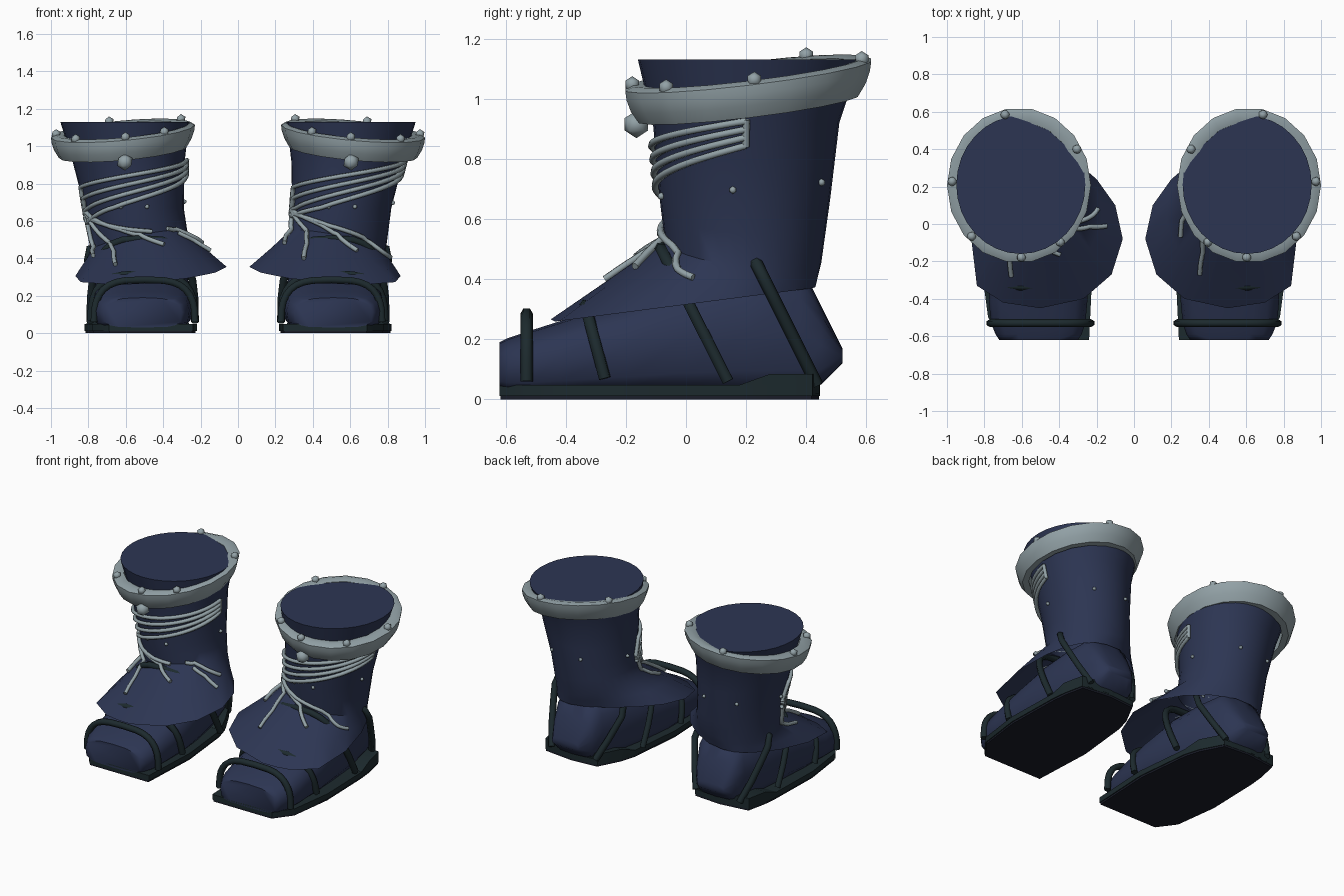
import bpy, bmesh, math
from mathutils import Vector

if "Cube" in bpy.data.objects:
    bpy.data.objects.remove(bpy.data.objects["Cube"])


def material(name, rgb):
    m = bpy.data.materials.new(name)
    m.diffuse_color = (*rgb, 1)
    m.use_nodes = True
    m.node_tree.nodes["Principled BSDF"].inputs["Base Color"].default_value = m.diffuse_color
    return m


NAVY = material("navy_cloth", (0.0255, 0.036, 0.086))
GREY = material("grey_metal", (0.29, 0.36, 0.385))
DARK = material("dark_leather", (0.012, 0.023, 0.027))
BLACK = material("sole_black", (0.010, 0.012, 0.022))

# Shaft rings (z, cx, cy, rx, ry) for the boot on +x, then the skirt hem
SHAFT = [(1.13, .605, .21, .345, .37), (.92, .585, .20, .30, .31),
         (.67, .555, .196, .265, .284), (.49, .53, .19, .26, .26)]
HEM = [(.83, .15), (.78, .28), (.72, .36), (.66, .41), (.58, .43), (.47, .42),
       (.33, .35), (.20, .24), (.10, .10), (.06, -.08), (.12, -.27), (.27, -.40),
       (.50, -.45), (.70, -.42), (.84, -.33), (.87, -.08)]


def ring_point(i, deg):
    a = math.radians(deg)
    if i < 4:
        z, cx, cy, rx, ry = SHAFT[i]
        if i == 3:
            z -= .05 * math.cos(a) + .035 * math.sin(a)
        return Vector((cx + rx * math.cos(a), cy + ry * math.sin(a), z))
    f = (deg % 360) / 22.5
    k = int(f)
    p = Vector(HEM[k % 16]).lerp(Vector(HEM[(k + 1) % 16]), f - k)
    return Vector((p.x, p.y, .265 + .13 * (p.y + .39) + .09 * max(0, .6 - p.x)))


def boot_point(deg, u, push=0.0):
    """Point on the boot upper; u runs 0 (top) to 4 (hem)."""
    i = min(int(u), 3)
    p = ring_point(i, deg).lerp(ring_point(i + 1, deg), u - i)
    a = math.radians(deg)
    k = .5 if u > 3 else 1
    return p + Vector((math.cos(a) * k, math.sin(a) * k, .9 if u > 3 else 0)) * push


def u_of(z):
    for i in range(3):
        a, b = SHAFT[i][0], SHAFT[i + 1][0]
        if z >= b:
            return i + (a - z) / (a - b)
    return 3


def finish(name, bm, mat, angle=40):
    bmesh.ops.recalc_face_normals(bm, faces=bm.faces)
    me = bpy.data.meshes.new(name)
    bm.to_mesh(me)
    bm.free()
    me.materials.append(mat)
    ob = bpy.data.objects.new(name, me)
    bpy.context.collection.objects.link(ob)
    bpy.ops.object.select_all(action='DESELECT')
    ob.select_set(True)
    bpy.context.view_layer.objects.active = ob
    bpy.ops.object.shade_smooth_by_angle(angle=math.radians(angle))
    return ob


def loft(name, rings, mat, s, cap0=True, cap1=True, closed=False, angle=40):
    bm = bmesh.new()
    vs = [[bm.verts.new((p[0] * s, p[1], p[2])) for p in r] for r in rings]
    n = len(vs[0])
    pairs = list(zip(vs, vs[1:])) + ([(vs[-1], vs[0])] if closed else [])
    for a, b in pairs:
        for j in range(n):
            k = (j + 1) % n
            bm.faces.new((a[j], a[k], b[k], b[j]))
    if cap0:
        bm.faces.new(vs[0])
    if cap1:
        bm.faces.new(vs[-1])
    return finish(name, bm, mat, angle)


def tube(name, lines, radius, mat, s):
    cu = bpy.data.curves.new(name, 'CURVE')
    cu.dimensions = '3D'
    cu.bevel_depth = radius
    cu.bevel_resolution = 1
    cu.use_fill_caps = True
    for pts in lines:
        sp = cu.splines.new('POLY')
        sp.points.add(len(pts) - 1)
        for q, p in zip(sp.points, pts):
            q.co = (p[0] * s, p[1], p[2], 1)
    cu.materials.append(mat)
    bpy.context.collection.objects.link(bpy.data.objects.new(name, cu))


def studs(name, items, s):
    bm = bmesh.new()
    for p, r in items:
        new = bmesh.ops.create_icosphere(bm, subdivisions=1, radius=r)['verts']
        bmesh.ops.translate(bm, vec=(p[0] * s, p[1], p[2]), verts=new)
    finish(name, bm, GREY, 60)


def rim_point(deg, r, dz):
    a = math.radians(deg)
    x, y = .615 + .385 * r * math.cos(a), .207 + .415 * r * math.sin(a)
    return Vector((x, y, 1.08 + .12 * (y - .21) - .09 * (x - .61) + dz))


def spow(v, e):
    return math.copysign(abs(v) ** e, v)


def strap(y0, z0, y1, z1, x0, x1):
    pts = []
    for i in range(17):
        a = math.pi * i / 16
        h = abs(math.sin(a)) ** .75
        pts.append(((x0 + x1) / 2 + (x1 - x0) / 2 * spow(math.cos(a), .6),
                    y0 + (y1 - y0) * h, z0 + (z1 - z0) * h))
    return pts


FOOT = [(-.62, .30, .72, .03, .19), (-.59, .28, .74, .02, .205), (-.53, .26, .765, .015, .225),
        (-.42, .25, .775, .015, .26), (-.2, .24, .78, .015, .33), (0, .26, .77, .015, .40),
        (.2, .30, .75, .015, .43), (.38, .36, .71, .015, .45), (.45, .39, .69, .05, .31),
        (.52, .45, .65, .12, .17)]
SOLE = [(.24, -.62), (.69, -.62), (.78, -.5), (.82, -.2), (.81, .18), (.80, .28),
        (.77, .42), (.56, .445), (.37, .43), (.29, .28), (.26, .18), (.22, -.2)]
HEEL = [(.18, .26, .81, .049), (.28, .29, .80, .085), (.42, .365, .77, .085), (.444, .54, .58, .085)]
# Heel strap, up the outer side over the skirt and into the shaft, and on the inner side
HEEL_OUT = [(.71, .435, .05), (.755, .37, .18), (.79, .30, .32), (.805, .265, .39),
            (.795, .235, .45), (.72, .22, .47)]
HEEL_IN = [(.38, .435, .05), (.325, .37, .18), (.275, .30, .32), (.29, .25, .42)]

for s, side in ((1, "right"), (-1, "left")):
    # Shaft with flared skirt
    levels = [0, .5, 1, 1.5, 2, 2.5, 3, 3.5, 4]
    loft(side + "_shaft", [[boot_point(d * 11.25, u) for d in range(32)] for u in levels],
         NAVY, s, cap1=False, angle=50)

    # Foot, squarer at the bottom than at the top
    rings = []
    for y, x0, x1, z0, z1 in FOOT:
        ring = []
        for i in range(16):
            a = math.tau * i / 16
            e = .75 if i <= 8 else .5
            ring.append(((x0 + x1) / 2 + (x1 - x0) / 2 * spow(math.cos(a), e), y,
                         (z0 + z1) / 2 + (z1 - z0) / 2 * spow(math.sin(a), e)))
        rings.append(ring)
    loft(side + "_foot", rings, NAVY, s, angle=60)

    # Sole with raised heel pad, and dark tread underneath
    loft(side + "_sole", [[(x, y, z) for x, y in SOLE] for z in (.012, .048)], DARK, s)
    loft(side + "_heel_pad", [[(x0, y, .02), (x1, y, .02), (x1, y, z), (x0, y, z)]
                              for y, x0, x1, z in HEEL], DARK, s)
    tread = [(.53 + (x - .53) * .98, y * .995) for x, y in SOLE]
    loft(side + "_tread", [[(x, y, z) for x, y in tread] for z in (0, .013)], BLACK, s)

    # Binding straps
    tube(side + "_straps", [strap(-.53, .06, -.53, .285, .23, .77),
                            strap(-.27, .07, -.335, .315, .23, .785),
                            strap(.14, .06, -.085, .505, .23, .79),
                            HEEL_OUT, HEEL_IN], .021, DARK, s)

    # Collar
    prof = [(.82, .005), (.93, .012), (1.0, 0), (.99, -.03), (.955, -.07), (.89, -.112), (.79, -.112)]
    loft(side + "_collar", [[rim_point(d * 20, r, dz) for d in range(18)] for r, dz in prof],
         GREY, s, cap0=False, cap1=False, closed=True, angle=50)

    # Collar studs, hanging front stud and small shaft studs
    items = [(rim_point(d, .93, .014), .027) for d in (3, 78, 150, 232, 268, 315)]
    items.append((Vector((.605, -.165, .915)), .046))
    items += [(boot_point(d, u_of(.70 + .025 * math.sin(math.radians(d))), .004), .013)
              for d in (-8, 60, 110, 175, 255, 285)]
    studs(side + "_studs", items, s)

    # Laces keep the same winding on both boots
    def lace(pairs):
        out = []
        for (a0, u0), (a1, u1) in zip(pairs, pairs[1:]):
            for i in range(5):
                a, u = a0 + (a1 - a0) * i / 5, u0 + (u1 - u0) * i / 5
                out.append(boot_point(a if s > 0 else 180 - a, u, .011))
        a, u = pairs[-1]
        out.append(boot_point(a if s > 0 else 180 - a, u, .011))
        return out

    lines = [[(-160 * i / 8, u_of(.925 - .027 * k - (.145 + .032 * k) * i / 8)) for i in range(9)]
             + [(-168, 2.0 + .08 * k)] for k in range(4)]
    lines += [[(0, u_of(.93)), (0, u_of(.84))],
              [(-166, 2.0), (-158, 2.8), (-150, 3.2), (-140, 3.35)],
              [(-164, 2.1), (-135, 2.8), (-115, 3.3), (-110, 3.6)],
              [(-162, 2.1), (-110, 2.7), (-85, 3.1), (-70, 3.3)]]
    if s > 0:
        lines.append([(-160, 2.2), (-100, 2.7), (-60, 2.9), (-35, 3.25), (-22, 3.4)])
    else:
        lines += [[(-160, 2.2), (-100, 2.75), (-75, 2.95)],
                  [(-55, 2.9), (-35, 3.1), (-12, 3.4)],
                  [(-45, 3.1), (-32, 3.3), (-22, 3.6)]]
    tube(side + "_laces", [lace(l) for l in lines], .0125, GREY, s)
